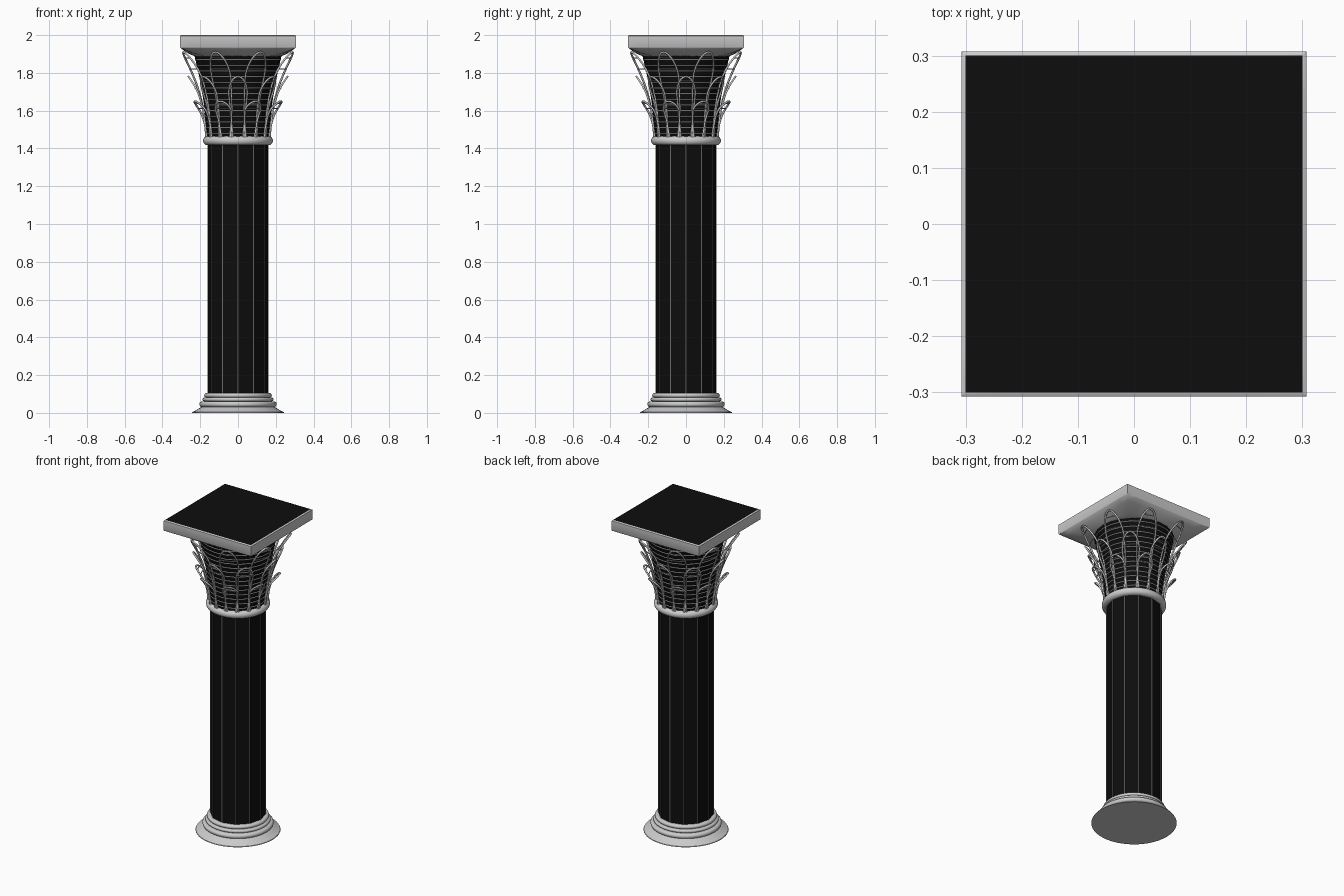
import bpy, bmesh, math
from math import sin, cos, pi, tau

if "Cube" in bpy.data.objects:
    bpy.data.objects.remove(bpy.data.objects["Cube"])

black = bpy.data.materials.new("black_panel")
black.diffuse_color = (0.004, 0.004, 0.004, 1)
black.use_nodes = True
black.node_tree.nodes["Principled BSDF"].inputs["Base Color"].default_value = black.diffuse_color


def finish(bm, name, mat=None, smooth=True, angle=35):
    bmesh.ops.recalc_face_normals(bm, faces=bm.faces[:])
    me = bpy.data.meshes.new(name)
    bm.to_mesh(me)
    bm.free()
    ob = bpy.data.objects.new(name, me)
    bpy.context.collection.objects.link(ob)
    if mat:
        me.materials.append(mat)
    if smooth:
        bpy.ops.object.select_all(action='DESELECT')
        ob.select_set(True)
        bpy.context.view_layer.objects.active = ob
        bpy.ops.object.shade_smooth_by_angle(angle=math.radians(angle))
    return ob


def loft(name, rings, mat=None, smooth=True, angle=35, caps=True):
    bm = bmesh.new()
    rows = [[bm.verts.new(p) for p in ring] for ring in rings]
    n = len(rows[0])
    for a, b in zip(rows, rows[1:]):
        for i in range(n):
            j = (i + 1) % n
            bm.faces.new((a[i], a[j], b[j], b[i]))
    if caps:
        bm.faces.new(rows[0][::-1])
        bm.faces.new(rows[-1])
    return finish(bm, name, mat, smooth, angle)


def circle(r, z, n):
    return [(r * cos(tau * i / n), r * sin(tau * i / n), z) for i in range(n)]


def lathe(name, profile, n=48, **kw):
    return loft(name, [circle(r, z, n) for r, z in profile], **kw)


def wire(name, paths, radius, cyclic=False, res=1):
    cu = bpy.data.curves.new(name, 'CURVE')
    cu.dimensions = '3D'
    cu.bevel_depth = radius
    cu.bevel_resolution = res
    cu.use_fill_caps = True
    for pts in paths:
        sp = cu.splines.new('POLY')
        sp.points.add(len(pts) - 1)
        for p, co in zip(sp.points, pts):
            p.co = (*co, 1)
        sp.use_cyclic_u = cyclic
    ob = bpy.data.objects.new(name, cu)
    bpy.context.collection.objects.link(ob)
    return ob


def bulge(r, z, h, steps=8):
    # half-round moulding whose widest radius is r
    return [(r - h / 2 + h / 2 * cos(a), z + h / 2 * sin(a))
            for a in (-pi / 2 + pi * i / steps for i in range(steps + 1))]


# moulded base
lathe("base", [(0.245, 0), (0.243, 0.004), (0.225, 0.012), (0.21, 0.022), (0.195, 0.03)]
      + bulge(0.205, 0.046, 0.03) + bulge(0.188, 0.071, 0.02) + bulge(0.179, 0.093, 0.024))

# twelve-sided shaft with light edge lines
lathe("shaft", [(0.16, 0.09), (0.16, 1.43)], n=12, mat=black, smooth=False)
wire("shaft_edges", [[(x, y, 0.1), (x, y, 1.42)] for x, y, _ in circle(0.16, 0, 12)], 0.002)

# necking ring
lathe("neck_ring", [(0.15, 1.417)] + bulge(0.185, 1.441, 0.048) + [(0.15, 1.465)])


# flared bell of the capital
def bell_r(z):
    t = (z - 1.45) / 0.45
    return 0.163 + 0.025 * t + 0.045 * t * t


levels = [1.45 + 0.03 * i for i in range(16)]
lathe("bell", [(bell_r(z), z) for z in levels], n=24, mat=black)
wire("bell_lines", [circle(bell_r(z), z, 24) for z in levels[1:]], 0.003, cyclic=True)


# open leaf loops that hug the bell and curl outward at the tip
def leaf_row(name, offset, top, tip_r, half_w):
    base = 1.462
    curl = tip_r - bell_r(top) - 0.008

    def point(a, s, t):
        # s = sideways distance, t = height along the leaf
        z = base + (top - base) * t
        r = bell_r(z) + 0.008 + curl * t ** 3
        b = a + s / r
        return (r * cos(b), r * sin(b), z)

    loops, rungs = [], []
    for k in range(8):
        a = offset + tau * k / 8
        pts = []
        for side in (-1, 1):
            leg = [(side * half_w * (0.55 + 0.45 * t / 0.75), t) for t in (0, .15, .3, .45, .6)]
            arc = [(side * half_w * cos(q), 0.72 + 0.28 * sin(q))
                   for q in (pi / 2 * i / 6 for i in range(7))]
            half = [point(a, s, t) for s, t in leg + arc]
            pts += half if side < 0 else half[::-1][1:]
        loops.append(pts)
        for t in (0.8, 0.93):
            w = half_w * math.sqrt(1 - ((t - 0.72) / 0.28) ** 2)
            rungs.append([point(a, w * u, t) for u in (-1, -0.5, 0, 0.5, 1)])
    wire(name, loops, 0.0055)
    wire(name + "_veins", rungs, 0.003)


leaf_row("upper_leaves", pi / 8, 1.91, 0.312, 0.055)
leaf_row("middle_leaves", 0, 1.78, 0.262, 0.05)
leaf_row("lower_leaves", pi / 8, 1.65, 0.247, 0.045)


# abacus: round underside spreading into a square slab
def blend_ring(h, r, f, z, n=48):
    ring = []
    for i in range(n):
        a = tau * i / n
        c, s = cos(a), sin(a)
        d = r * (1 - f) + f * h / max(abs(c), abs(s))
        ring.append((d * c, d * s, z))
    return ring


loft("abacus", [blend_ring(0.305, 0.22, f, z) for f, z in
                ((0, 1.885), (0.25, 1.893), (0.5, 1.903), (0.75, 1.916), (1, 1.932))]
     + [blend_ring(0.307, 0, 1, 1.935), blend_ring(0.307, 0, 1, 1.996), blend_ring(0.3, 0, 1, 2.0)],
     angle=40)

# dark top panel
bm = bmesh.new()
bm.faces.new([bm.verts.new((x, y, 2.0005)) for x, y in
              ((-.3, -.3), (.3, -.3), (.3, .3), (-.3, .3))])
finish(bm, "top_panel", black, smooth=False)
